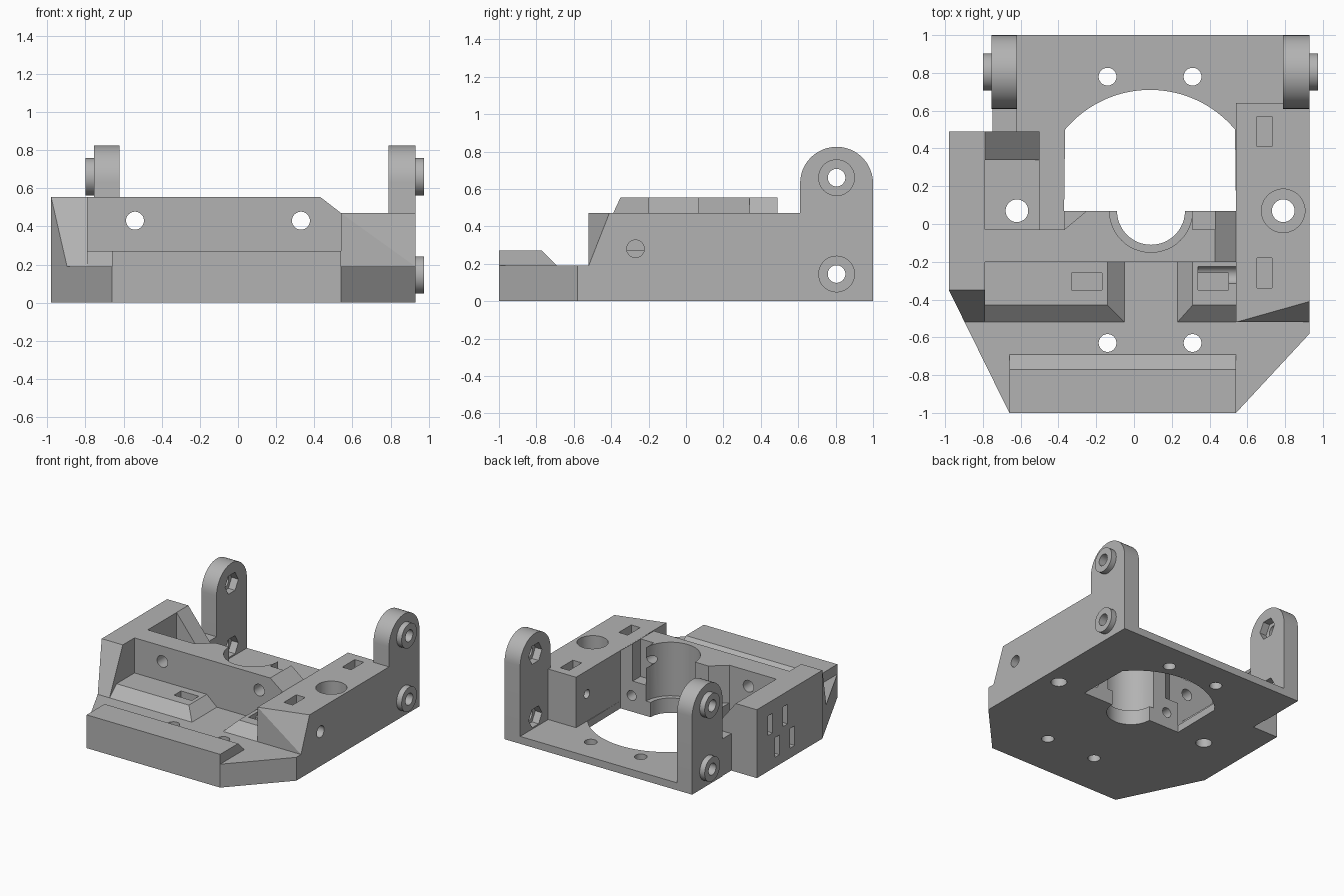
import bpy, bmesh, math
from mathutils import Vector, Matrix

if "Cube" in bpy.data.objects:
    bpy.data.objects.remove(bpy.data.objects["Cube"])

grey = bpy.data.materials.new("plain grey")
grey.use_nodes = True
grey.diffuse_color = (0.45, 0.45, 0.45, 1)
grey.node_tree.nodes["Principled BSDF"].inputs["Base Color"].default_value = (0.45, 0.45, 0.45, 1)


def finish(name, bm):
    bmesh.ops.recalc_face_normals(bm, faces=bm.faces)
    mesh = bpy.data.meshes.new(name)
    bm.to_mesh(mesh)
    bm.free()
    mesh.materials.append(grey)
    ob = bpy.data.objects.new(name, mesh)
    bpy.context.scene.collection.objects.link(ob)
    return ob


def prism(name, outline, lo, hi, axis="z"):
    """Extrude an outline along an axis; outline is (y,z), (x,z) or (x,y)."""
    place = {"x": lambda a, b, c: (c, a, b),
             "y": lambda a, b, c: (a, c, b),
             "z": lambda a, b, c: (a, b, c)}[axis]
    bm = bmesh.new()
    face = bm.faces.new([bm.verts.new(place(a, b, lo)) for a, b in outline])
    up = bmesh.ops.extrude_face_region(bm, geom=[face])["geom"]
    shift = Vector(place(0, 0, hi - lo))
    bmesh.ops.translate(bm, vec=shift, verts=[v for v in up if isinstance(v, bmesh.types.BMVert)])
    return finish(name, bm)


def box(name, x0, x1, y0, y1, z0, z1):
    return prism(name, [(x0, y0), (x1, y0), (x1, y1), (x0, y1)], z0, z1)


def rod(name, a, b, r, lo, hi, axis="z", sides=48):
    ring = [(a + r * math.cos(2 * math.pi * i / sides), b + r * math.sin(2 * math.pi * i / sides))
            for i in range(sides)]
    return prism(name, ring, lo, hi, axis)


def hull(name, points):
    bm = bmesh.new()
    for p in points:
        bm.verts.new(p)
    bmesh.ops.convex_hull(bm, input=bm.verts[:])
    bmesh.ops.dissolve_limit(bm, angle_limit=0.01, verts=bm.verts[:], edges=bm.edges[:])
    return finish(name, bm)


def combine(ob, others, operation):
    for other in others:
        mod = ob.modifiers.new("boolean", "BOOLEAN")
        mod.operation, mod.solver, mod.object = operation, "EXACT", other
        bpy.context.view_layer.objects.active = ob
        bpy.ops.object.modifier_apply(modifier=mod.name)
        bpy.data.objects.remove(other)


def smooth(ob):
    bpy.ops.object.select_all(action="DESELECT")
    ob.select_set(True)
    bpy.context.view_layer.objects.active = ob
    bpy.ops.object.shade_smooth_by_angle(angle=math.radians(25))


# Base plate and raised front deck
body = prism("body", [(-.98, -.35), (-.66, -1), (.54, -1), (.93, -.58), (.93, 1),
                      (-.75, 1), (-.75, .49), (-.98, .49)], 0, .06)
deck = prism("deck", [(-.98, -.35), (-.66, -1), (.54, -1), (.93, -.58), (.93, -.1), (-.98, -.1)], 0, .19)
ridge = prism("ridge", [(-1, 0), (-1, .27), (-.77, .27), (-.69, .19), (-.69, 0)], -.66, .54, "x")

# Left housing: side wall, floor and sloping rib
side_wall = prism("side_wall", [(-.52, 0), (-.52, .19), (-.35, .555), (.49, .555), (.49, 0)], -.98, -.79, "x")
combine(side_wall, [prism("corner_cut", [(-.98, -.35), (-.66, -1), (-1.3, -1.2), (-1.3, -.35)], -.1, 1)],
        "DIFFERENCE")
floor = box("floor", -.98, -.5, -.2, .49, 0, .19)
rib = prism("rib", [(-.8, .19), (-.8, .555), (-.79, .555), (-.5, .19), (-.5, .1), (-.8, .1)], .34, .49, "y")
link = box("link", -.75, -.62, .45, .7, 0, .3)

# Cross wall with chamfered end, bearing bulge and low ledge
wall = prism("wall", [(-.79, 0), (-.79, .555), (.43, .555), (.54, .47), (.54, 0)], -.2, -.03, "y")
wall_end = prism("wall_end", [(.43, 0), (.43, .555), (.54, .47), (.54, 0)], -.2, .07, "y")
bulge = prism("bulge", [(-.37, -.1), (-.37, -.03), (-.25, .07), (.31, .07), (.31, -.1)], 0, .555)
ledge = box("ledge", -.37, .54, -.1, .07, 0, .25)

# Right block with a slanted front corner
right_block = hull("right_block", [(.54, -.52, 0), (.93, -.52, 0), (.93, -.52, .19), (.54, -.52, .47),
                                   (.93, -.41, .47), (.54, .64, 0), (.93, .64, 0),
                                   (.54, .64, .47), (.93, .64, .47)])


# Bevelled steps in front of the wall
def step(name, x0, x1, top0, top1):
    low = [(x, y, z) for x in (x0, x1) for y in (-.52, -.15) for z in (.1, .19)]
    return hull(name, low + [(x, y, .27) for x in (top0, top1) for y in (-.43, -.15)])


steps = [step("left_step", -.79, -.05, -.79, -.14), step("right_step", .23, .54, .31, .54)]
combine(body, [deck, ridge, side_wall, floor, rib, link, wall, wall_end, bulge, ledge,
               right_block] + steps, "UNION")

# Large opening with an arched back
arc = []
for i in range(33):
    t = math.radians(40 + 100 * i / 32)
    arc.append((.085 + .587 * math.cos(t), .123 + .587 * math.sin(t)))
opening = prism("opening", [(-.37, .07), (.54, .07)] + arc, -.1, .3)

# Bearing bore, vertical holes and counterbore
cuts = [opening, rod("bore", .09, .07, .18, -.1, .7), rod("bore_seat", .09, .07, .22, .12, .7),
        rod("right_hole", .79, .07, .06, -.1, .6), rod("right_counterbore", .79, .07, .115, .17, .6),
        rod("left_hole", -.62, .07, .06, -.1, .4)]
for x in (-.14, .31):
    for y in (-.63, .78):
        cuts.append(rod("screw_hole", x, y, .047, -.1, .3))
# Horizontal holes
for x in (-.54, .33):
    cuts.append(rod("wall_hole", x, .43, .047, -.3, .2, "y"))
for x in (-.26, .44):
    cuts.append(rod("ledge_hole", x, .13, .04, -.08, .2, "y"))
cuts.append(rod("rod_hole", -.27, .28, .047, .34, 1.1, "x"))
cuts.append(rod("block_hole", .5, .28, .035, .45, .7, "x"))
# Nut slots
for x in (-.25, .42):
    cuts.append(box("step_slot", x - .08, x + .08, -.35, -.26, .15, .4))
for y in (-.26, .49):
    cuts.append(box("block_slot", .65, .73, y - .08, y + .08, .2, .6))
for y, z in ((.32, .37), (.126, .37), (.23, .16), (.035, .16)):
    cuts.append(box("side_slot", -1.1, -.9, y - .03, y + .03, z - .08, z + .08))
combine(body, cuts, "DIFFERENCE")
smooth(body)


# Rear towers with round bosses outside and hex sockets inside
def tower(name, inner, outer, tip):
    dome = [(.805 + .195 * math.cos(math.pi * i / 24), .63 + .195 * math.sin(math.pi * i / 24))
            for i in range(25)]
    ob = prism(name, dome + [(.61, 0), (1, 0)], min(inner, outer), max(inner, outer), "x")
    side = 1 if outer > inner else -1
    for z in (.66, .145):
        lo, hi = sorted((outer - side * .03, tip))
        combine(ob, [rod("boss", .805, z, .098, lo, hi, "x")], "UNION")
        lo, hi = sorted((inner - side * .05, inner + side * .06))
        combine(ob, [rod("bolt_hole", .805, z, .047, -1.2 if side < 0 else .5, -.5 if side < 0 else 1.2, "x"),
                     rod("hex_socket", .805, z, .085, lo, hi, "x", 6)], "DIFFERENCE")
    smooth(ob)


tower("left_rear_tower", .79, .93, .975)
tower("right_rear_tower", -.62, -.755, -.8)
